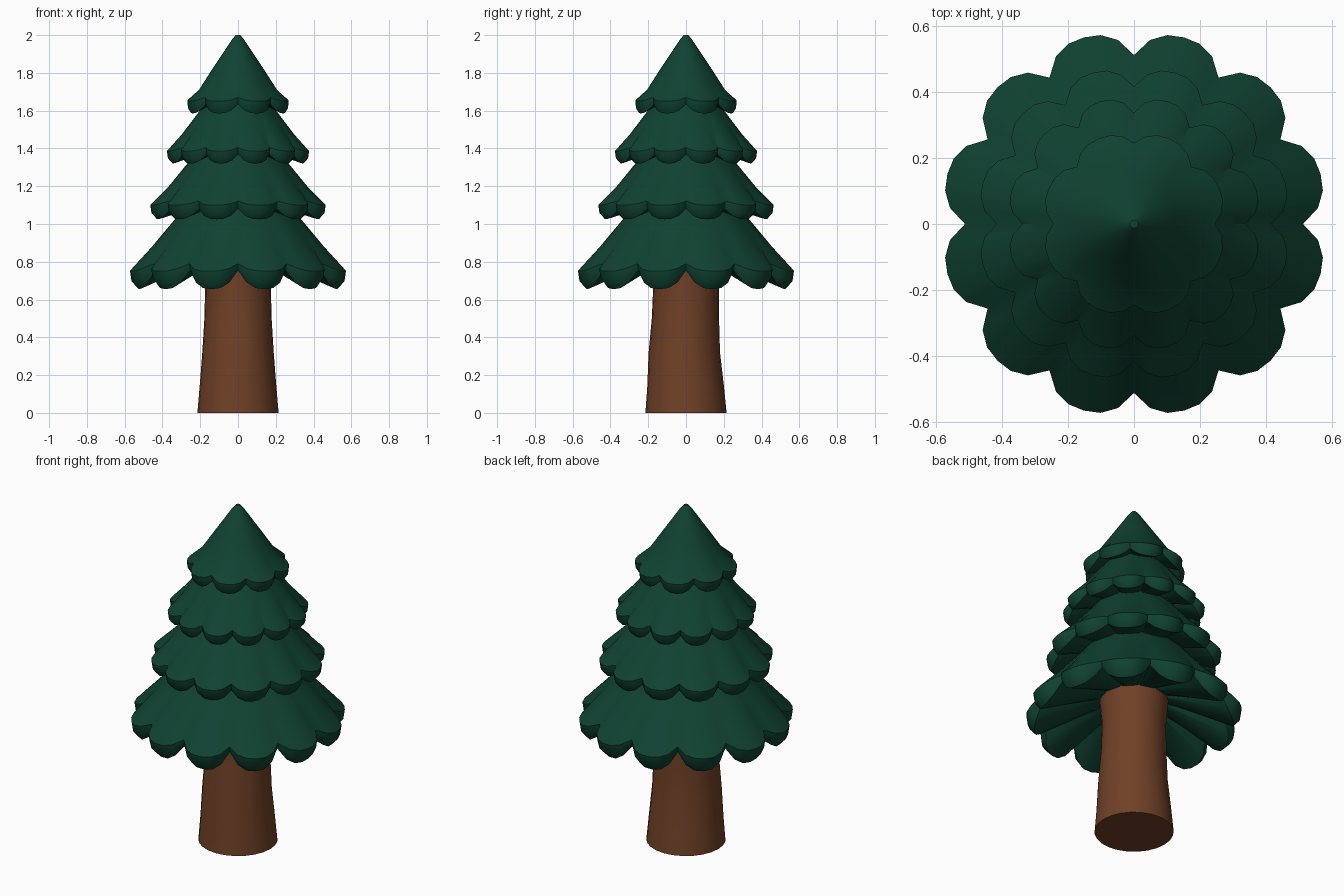
import bpy
import bmesh
import math

cube = bpy.data.objects.get("Cube")
if cube:
    bpy.data.objects.remove(cube, do_unlink=True)


def make_material(name, color):
    mat = bpy.data.materials.new(name)
    mat.use_nodes = True
    mat.diffuse_color = color
    bsdf = next(n for n in mat.node_tree.nodes if n.type == "BSDF_PRINCIPLED")
    bsdf.inputs["Base Color"].default_value = color
    bsdf.inputs["Roughness"].default_value = 0.9
    return mat


green = make_material("pine green", (0.005, 0.055, 0.032, 1))
brown = make_material("bark brown", (0.16, 0.052, 0.02, 1))


def loft(name, rings, mat, angle):
    """Skin a closed stack of rings, bottom to top, and cap both ends."""
    bm = bmesh.new()
    loops = [[bm.verts.new(p) for p in ring] for ring in rings]
    count = len(loops[0])
    for low, high in zip(loops, loops[1:]):
        for i in range(count):
            j = (i + 1) % count
            bm.faces.new((low[i], low[j], high[j], high[i]))
    bm.faces.new(loops[0][::-1])
    bm.faces.new(loops[-1])
    bmesh.ops.recalc_face_normals(bm, faces=bm.faces)
    mesh = bpy.data.meshes.new(name)
    bm.to_mesh(mesh)
    bm.free()
    mesh.materials.append(mat)
    obj = bpy.data.objects.new(name, mesh)
    bpy.context.collection.objects.link(obj)
    bpy.ops.object.select_all(action="DESELECT")
    obj.select_set(True)
    bpy.context.view_layer.objects.active = obj
    bpy.ops.object.shade_smooth_by_angle(angle=math.radians(angle))
    return obj


def lobed_ring(lobes, radius, z, bite=0.0, lift=0.0, steps=6):
    """Ring whose radius is bitten in and whose edge is lifted at each notch."""
    points = []
    for i in range(lobes * steps):
        a = math.tau * i / (lobes * steps)
        notch = abs(2 * (i % steps) / steps - 1) ** 2.6
        r = radius * (1 - bite * notch)
        points.append((r * math.cos(a), r * math.sin(a), z + lift * notch))
    return points


def foliage_tier(name, lobes, radius, rim_z, drop, lift, inner, upper):
    """Skirt of drooping lobes: hollow underside, thick rim, conical top."""
    rings = [
        lobed_ring(lobes, *inner),
        lobed_ring(lobes, radius * 0.925, rim_z - drop, 0.07, lift),
        lobed_ring(lobes, radius * 0.985, rim_z - drop * 0.6, 0.115, lift * 0.75),
        lobed_ring(lobes, radius, rim_z, 0.125, lift * 0.4),
    ]
    # Shallow creases fade out up the slope
    for k, (r, z) in enumerate(upper):
        rings.append(lobed_ring(lobes, r, z, 0.02 if k == 0 else 0))
    return loft(name, rings, green, 35)


# Foliage, lowest tier first
foliage_tier("bottom_foliage", 12, 0.585, 0.75, 0.095, 0.10, (0.16, 0.82),
             [(0.46, 0.88), (0.33, 1.03), (0.24, 1.14)])
foliage_tier("lower_middle_foliage", 12, 0.475, 1.10, 0.075, 0.055, (0.2, 1.10),
             [(0.37, 1.20), (0.26, 1.33), (0.18, 1.43)])
foliage_tier("upper_middle_foliage", 12, 0.385, 1.385, 0.065, 0.05, (0.15, 1.39),
             [(0.3, 1.475), (0.21, 1.59), (0.12, 1.70)])
foliage_tier("top_foliage", 8, 0.28, 1.65, 0.065, 0.05, (0.1, 1.66),
             [(0.21, 1.71), (0.13, 1.83), (0.03, 1.98), (0.012, 2.0)])

# Trunk with a flared foot and a slight bulge to the front
trunk_rings = []
for r, z, shift in [(0.215, 0, 0), (0.203, 0.14, -0.002), (0.189, 0.32, -0.009),
                    (0.178, 0.5, -0.003), (0.174, 0.66, 0), (0.19, 0.84, 0)]:
    trunk_rings.append([(x, y + shift, h) for x, y, h in lobed_ring(4, r, z)])
loft("trunk", trunk_rings, brown, 40)
